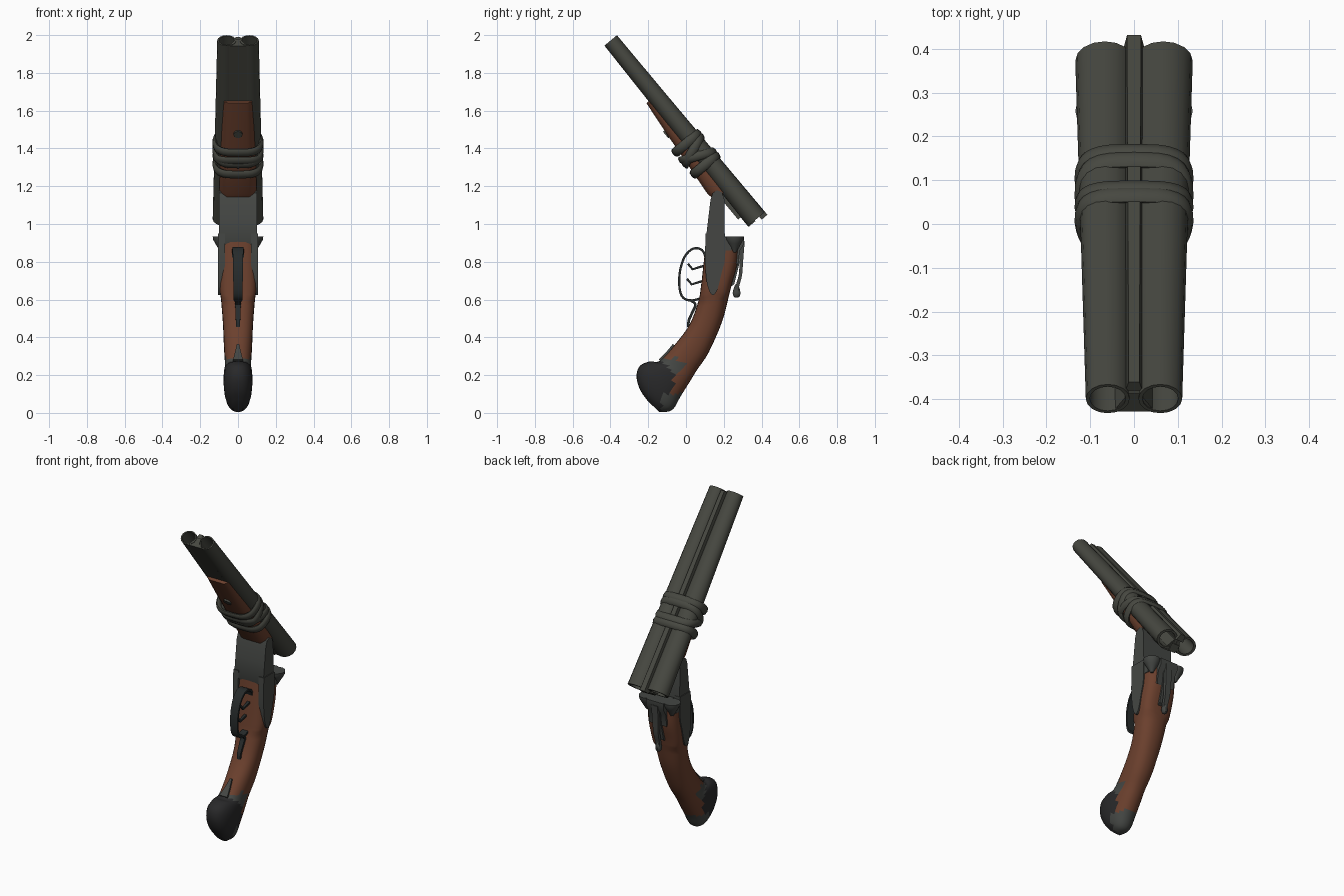
import bpy, bmesh, math
from mathutils import Vector

if "Cube" in bpy.data.objects:
    bpy.data.objects.remove(bpy.data.objects["Cube"])

def material(name, rgb):
    m = bpy.data.materials.new(name)
    m.diffuse_color = (*rgb, 1)
    m.use_nodes = True
    m.node_tree.nodes["Principled BSDF"].inputs["Base Color"].default_value = m.diffuse_color
    return m

STEEL = material("barrel steel", (0.062, 0.064, 0.052))
FRAME = material("frame steel", (0.058, 0.062, 0.057))
WOOD = material("brown wood", (0.150, 0.052, 0.027))
BLACK = material("black cap", (0.022, 0.022, 0.023))
DARK = material("dark iron", (0.020, 0.024, 0.024))

def build(name, verts, faces, mats, angle=40, rule=None):
    me = bpy.data.meshes.new(name)
    me.from_pydata([tuple(v) for v in verts], [], faces)
    bm = bmesh.new()
    bm.from_mesh(me)
    bmesh.ops.recalc_face_normals(bm, faces=bm.faces)
    for f in bm.faces:
        f.smooth = True
        if rule:
            f.material_index = rule(f.calc_center_median())
    bm.to_mesh(me)
    bm.free()
    me.set_sharp_from_angle(angle=math.radians(angle))
    for m in mats:
        me.materials.append(m)
    ob = bpy.data.objects.new(name, me)
    bpy.context.collection.objects.link(ob)
    return ob

def loft(name, rings, mats, loop=False, angle=40, rule=None):
    n, k = len(rings[0]), len(rings)
    faces = []
    for r in range(k if loop else k - 1):
        a, b = r * n, (r + 1) % k * n
        faces += [(a + i, a + (i + 1) % n, b + (i + 1) % n, b + i) for i in range(n)]
    if not loop:
        faces += [tuple(range(n)), tuple(range((k - 1) * n, k * n))]
    return build(name, [v for r in rings for v in r], faces, mats, angle, rule)

def plate(name, pts, x0, x1, mat, angle=40):
    """Side profile of (y, z) points extruded from x0 to x1."""
    return loft(name, [[(x, y, z) for y, z in pts] for x in (x0, x1)], [mat], angle=angle)

def strip(name, pts, widths, thick, mat, x=0):
    """Flat bar swept along a (y, z) path."""
    rings = []
    for i, p in enumerate(pts):
        a, b = Vector(pts[max(i - 1, 0)]), Vector(pts[min(i + 1, len(pts) - 1)])
        d = (b - a).normalized()
        n = Vector((-d.y, d.x)) * thick / 2
        w = widths[0] + (widths[1] - widths[0]) * i / (len(pts) - 1)
        rings.append([(x + sx * w, p[0] + sn * n.x, p[1] + sn * n.y)
                      for sx, sn in ((-1, -1), (1, -1), (1, 1), (-1, 1))])
    return loft(name, rings, [mat])

def smooth_path(pts, steps=4):
    """Catmull-Rom interpolation of equal-length tuples."""
    out = []
    for i in range(len(pts) - 1):
        q = [pts[max(i - 1, 0)], pts[i], pts[i + 1], pts[min(i + 2, len(pts) - 1)]]
        for j in range(steps):
            t = j / steps
            out.append(tuple(0.5 * (2 * b + (c - a) * t + (2 * a - 5 * b + 4 * c - d) * t * t
                             + (3 * b - a - 3 * c + d) * t ** 3) for a, b, c, d in zip(*q)))
    return out + [pts[-1]]

def power(v, e):
    return math.copysign(abs(v) ** e, v)

def tilt(x, s, t):
    """Barrel frame: s runs from muzzle to breech, t is up from the rib line."""
    return (x, -0.365 + 0.642 * s + 0.767 * t, 2 - 0.767 * s + 0.642 * t)

def angles(n):
    return [2 * math.pi * i / n for i in range(n)]

# two hollow barrels
for side, label in ((-1, "left"), (1, "right")):
    def circle(s, cx, ct, rx, rt):
        return [tilt(side * cx + rx * math.cos(a), s, ct + rt * math.sin(a)) for a in angles(16)]
    loft(label + "_barrel", [circle(0, .060, -.044, .050, .043),
                             circle(1.22, .067, -.060, .067, .058),
                             circle(1.22, .067, -.060, .050, .046),
                             circle(0, .060, -.044, .041, .036)], [STEEL], loop=True)

def bar(name, ends, mat):
    """Box in the barrel frame; each end is (s, half width top, half width bottom, t top, t bottom)."""
    return loft(name, [[tilt(-wt, s, a), tilt(wt, s, a), tilt(wb, s, b), tilt(-wb, s, b)]
                       for s, wt, wb, a, b in ends], [mat])

bar("top_rib", [(0.01, .012, .020, -.002, -.03), (1.24, .016, .024, 0, -.04)], STEEL)
bar("barrel_web", [(0.003, .012, .048, -.03, -.085), (1.215, .012, .05, -.03, -.116)], STEEL)
bar("barrel_lug", [(0.98, .03, .03, -.1, -.135), (1.16, .03, .03, -.1, -.135)], STEEL)
bar("extractor", [(1.17, .028, .022, -.07, -.118), (1.225, .028, .022, -.07, -.118)], STEEL)

# tapered wooden fore-end with a rounded belly
rings = []
for s, w, b in ((.376, .078, -.112), (.55, .085, -.132), (.8, .094, -.157), (.95, .098, -.172), (1.0, .096, -.165)):
    rings.append([tilt(w * x, s, -.06 + (b + .06) * h) for x, h in
                  ((-1, 0), (-1, .5), (-.9, .8), (-.6, 1), (.6, 1), (.9, .8), (1, .5), (1, 0))])
loft("fore_end", rings, [WOOD])

# fore-end screw
loft("fore_end_screw", [[tilt(.024 * math.cos(a), .57 + .024 * math.sin(a), t) for a in angles(10)]
                        for t in (-.12, -.142)], [STEEL])

# cord wrapped round barrels and fore-end, some turns slanted
for i, (s0, slant) in enumerate(((.675, .0), (.725, -.03), (.765, .035), (.825, .0))):
    rings = []
    for a in angles(28):
        c, h = power(math.cos(a), .6), power(math.sin(a), .75)
        rings.append([tilt((.123 + .013 * math.cos(b)) * c * (1 + .06 * min(h, 0)),
                           s0 + slant * h + .026 * math.sin(b),
                           -.083 + (.082 + .013 * math.cos(b)) * h) for b in angles(8)])
    loft("cord_wrap_%d" % (i + 1), rings, [STEEL], loop=True, angle=60)

# stock: stations are front y, z, back y, z, half width
stations = [(.108, .925, .283, .925, .097), (.093, .79, .272, .79, .100), (.078, .66, .242, .68, .099),
            (.065, .59, .225, .61, .090), (.020, .47, .190, .48, .080), (-.06, .36, .120, .32, .074),
            (-.14, .275, .060, .23, .069), (-.19, .273, .020, .165, .074), (-.245, .248, -.03, .085, .077),
            (-.262, .19, -.06, .03, .070), (-.242, .12, -.09, .008, .055), (-.20, .06, -.14, .004, .028)]
rings = []
for fy, fz, by, bz, w in smooth_path(stations):
    e = .62 if fz > .6 else .85
    ring = []
    for a in angles(24):
        k = .5 + .5 * power(math.cos(a), e)
        ring.append((w * power(math.sin(a), e), by + (fy - by) * k, max(0, bz + (fz - bz) * k)))
    rings.append(ring)

def stock_rule(c):
    d = math.hypot(c.y + .18, c.z - .165)
    if c.z < .1 and c.y > -.13 and d > .10:
        return 2
    if d < .118 or c.z < .05:
        return 1
    if c.z < .29 and d < .19 and c.z - .9 * c.y > .245:
        return 2
    return 0

loft("stock", rings, [WOOD, BLACK, FRAME], rule=stock_rule)

# receiver with hinge knuckle and standing breech
plate("receiver", [(.104, .91), (.118, 1.03), (.13, 1.13), (.142, 1.165), (.165, 1.178), (.19, 1.168),
                   (.203, 1.13), (.205, .935), (.24, .90), (.24, .86), (.13, .86)], -.1, .1, FRAME)
plate("standing_breech", [(.2, .935), (.308, .935), (.308, .895), (.285, .86), (.275, .78), (.2, .86)],
      -.06, .06, FRAME)
plate("top_tang", [(.25, .9), (.292, .88), (.282, .79), (.255, .68), (.22, .66)], -.025, .025, FRAME)

# side plates and rounded breech fences, mirrored
side_pts = smooth_path([(.104, .95), (.101, .80), (.112, .68), (.138, .625), (.165, .65),
                        (.188, .74), (.207, .82), (.207, .95)], 3)
for side, label in ((-1, "left"), (1, "right")):
    plate(label + "_side_plate", side_pts, side * .07, side * .105, FRAME)
    loft(label + "_breech_fence",
         [[(side * .085 + r * math.cos(a), .258 + r * math.sin(a), z) for a in angles(14)]
          for r, z in ((.049, .935), (.047, .918), (.036, .897), (.022, .875), (.008, .85))], [FRAME])
    # pair of curved triggers
    front = side > 0
    y0, z0 = (.10, .78) if front else (.095, .70)
    strip(label + "_trigger", [(y0, z0), (y0 - .035, z0 - .01), (y0 - .065, z0 - .03 + .01),
                               (y0 - .09, z0 + .01)], (.009, .005), .012, DARK, side * .008)

# top lever ending in a drop-shaped knob
strip("top_lever", smooth_path([(.302, .91), (.293, .80), (.288, .73), (.272, .67), (.268, .63)], 3),
      (.022, .012), .018, FRAME)
loft("lever_knob", [[(.018 * r * math.cos(a), .268 + .022 * r * math.sin(a), z) for a in angles(10)]
                    for r, z in ((.4, .68), (.8, .655), (1, .635), (.8, .617), (.4, .611))], [FRAME])

# trigger guard loop and its tail
strip("trigger_guard", smooth_path([(.105, .82), (.085, .862), (.04, .87), (-.005, .83), (-.032, .75),
                                    (-.034, .66), (-.015, .61), (.03, .595), (.085, .61)], 4),
      (.032, .020), .012, DARK)
strip("guard_tail", smooth_path([(.02, .598), (.05, .575), (.035, .535), (.015, .49), (.012, .455)], 3),
      (.017, .010), .014, DARK)

# inlay at the throat of the grip
strip("grip_inlay", [(-.065, .361), (-.10, .318), (-.14, .279)], (.006, .026), .012, FRAME)
